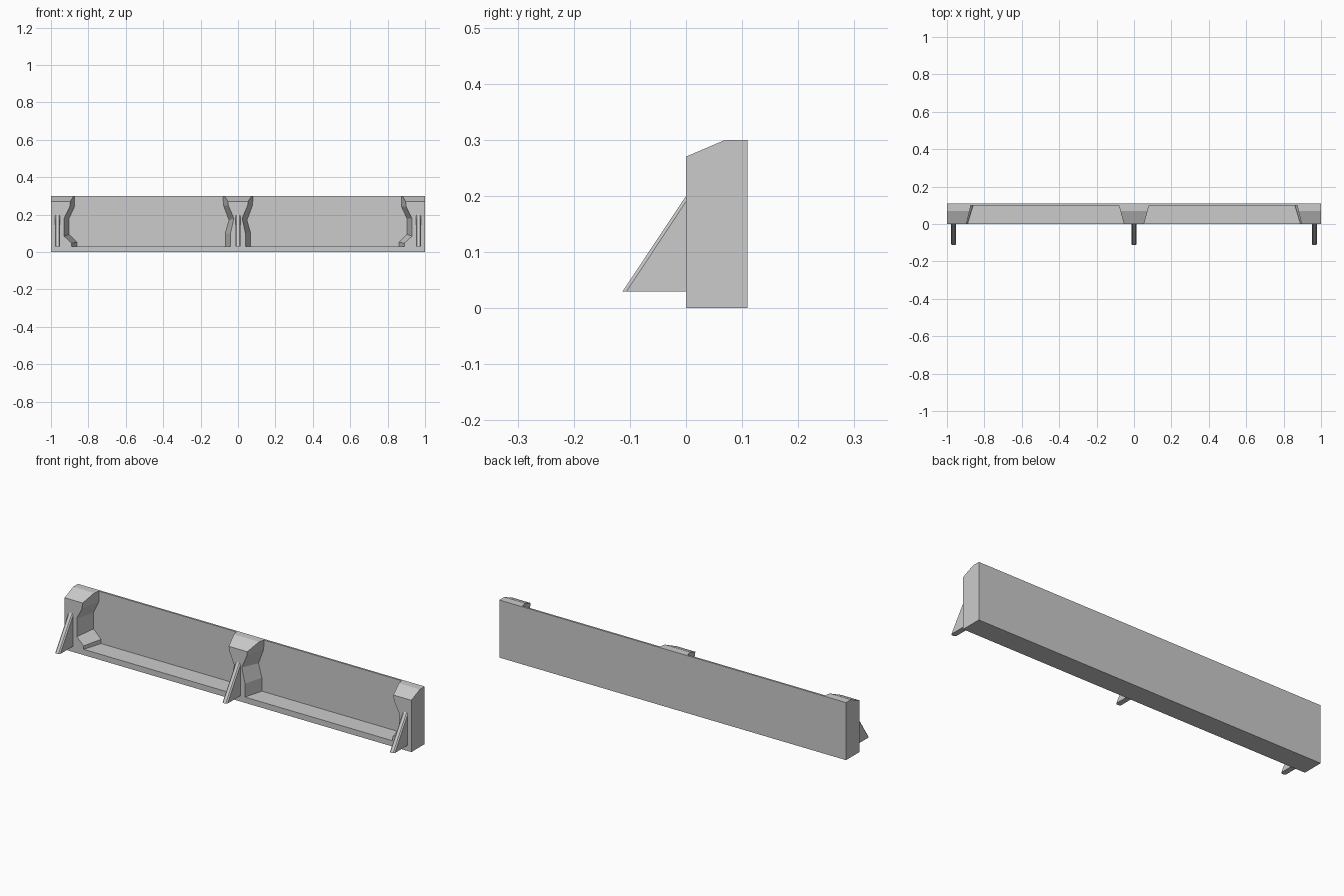
import bpy, bmesh
from mathutils import Vector

if "Cube" in bpy.data.objects:
    bpy.data.objects.remove(bpy.data.objects["Cube"])


def new_object(name, bm):
    bmesh.ops.recalc_face_normals(bm, faces=bm.faces)
    mesh = bpy.data.meshes.new(name)
    bm.to_mesh(mesh)
    bm.free()
    obj = bpy.data.objects.new(name, mesh)
    bpy.context.collection.objects.link(obj)
    return obj


def loft(ring_a, ring_b):
    bm = bmesh.new()
    a = [bm.verts.new(p) for p in ring_a]
    b = [bm.verts.new(p) for p in ring_b]
    bm.faces.new(a)
    bm.faces.new(b)
    n = len(a)
    for i in range(n):
        j = (i + 1) % n
        bm.faces.new((a[i], a[j], b[j], b[i]))
    return bm


def post(name, front, back):
    # front outline lofted to the wider back outline, then top front sloped off
    bm = loft([(x, 0, z) for x, z in front], [(x, 0.1, z) for x, z in back])
    slope = Vector((0, -0.03, 0.07))
    cut = bmesh.ops.bisect_plane(bm, geom=bm.verts[:] + bm.edges[:] + bm.faces[:],
                                 plane_co=(0, 0, 0.27), plane_no=slope, clear_outer=True)
    edges = [e for e in cut["geom_cut"] if isinstance(e, bmesh.types.BMEdge)]
    bmesh.ops.edgeloop_fill(bm, edges=edges)
    return new_object(name, bm)


def fin(name, x):
    # triangular brace with a narrowed sloping edge
    w, t = 0.014, 0.008
    bm = bmesh.new()
    layers = [((-w, -0.106, 0.19), (w, -0.106, 0.19)), ((t, -0.113, 0.2), (-t, -0.113, 0.2))]
    pts = [(s, y, z) for pair in layers for s, y, z in pair]
    low = [bm.verts.new((x + s, y, 0.03)) for s, y, z in pts]
    high = [bm.verts.new((x + s, 0, z)) for s, y, z in pts]
    for i in range(1, 4):
        j = (i + 1) % 4
        bm.faces.new((low[i], low[j], high[j], high[i]))
    root = [bm.verts.new((x + s, 0, 0.03)) for s in (-w, w)]
    bm.faces.new((low[0], root[0], high[0]))
    bm.faces.new((low[1], root[1], high[1]))
    bm.faces.new(low + [])
    bm.faces.new((low[0], low[1], root[1], root[0]))
    bm.faces.new(high + [])
    bm.faces.new((high[0], high[1], root[1], root[0]))
    return new_object(name, bm)


# Back wall and bottom ledge as one L-shaped extrusion
section = [(0, 0), (0.11, 0), (0.11, 0.3), (0.1, 0.3), (0.1, 0.03), (0, 0.03)]
new_object("wall_and_ledge", loft([(-1, y, z) for y, z in section],
                                  [(1, y, z) for y, z in section]))

# Middle post
mid_front = [(0.04, 0.03), (0.04, 0.1), (0.022, 0.18), (0.052, 0.25), (0.056, 0.3)]
mid_back = [(0.068, 0.03), (0.068, 0.1), (0.048, 0.17), (0.078, 0.25), (0.08, 0.3)]


def mirrored(side):
    return side + [(-x, z) for x, z in reversed(side)]


post("middle_post", mirrored(mid_front), mirrored(mid_back))

# End posts
end_front = [(0.89, 0.03), (0.89, 0.048), (0.93, 0.085), (0.93, 0.18), (0.9, 0.24), (0.892, 0.3)]
end_back = [(0.86, 0.03), (0.86, 0.052), (0.903, 0.095), (0.903, 0.18), (0.873, 0.245), (0.873, 0.3)]
for side, s in (("left", -1), ("right", 1)):
    outline = [[(s * x, z) for x, z in o + [(1, 0.3), (1, 0.03)]] for o in (end_front, end_back)]
    post(side + "_post", *outline)

# Braces in front of the posts
for side, x in (("left", -0.965), ("middle", 0), ("right", 0.965)):
    fin(side + "_brace", x)
